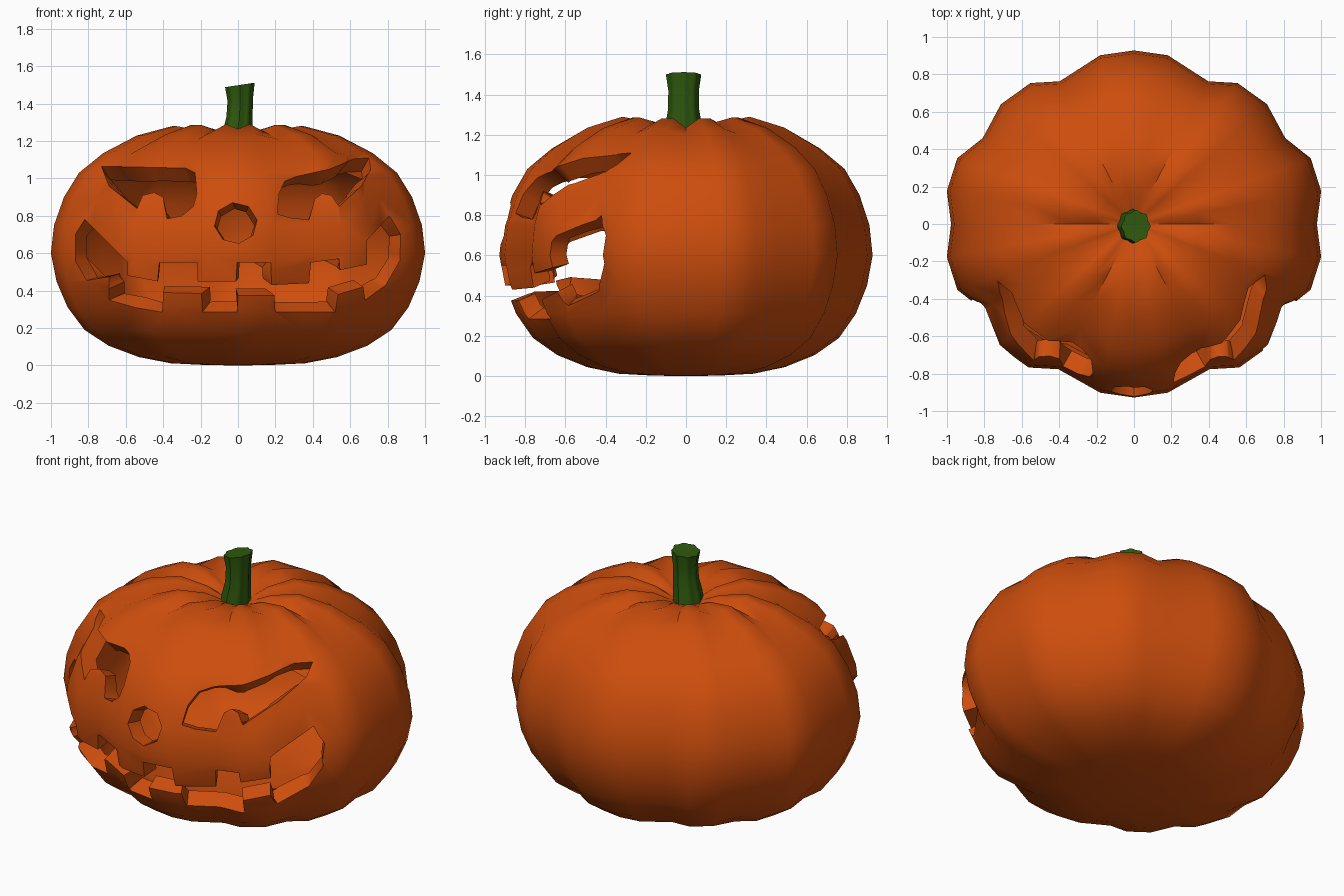
import bpy, bmesh
from math import sin, cos, radians, pi

if "Cube" in bpy.data.objects:
    bpy.data.objects.remove(bpy.data.objects["Cube"])

FLOOR = -0.1237  # depth of the face cutters


def make_object(name, bm, color=None):
    bmesh.ops.recalc_face_normals(bm, faces=bm.faces)
    mesh = bpy.data.meshes.new(name)
    bm.to_mesh(mesh)
    bm.free()
    obj = bpy.data.objects.new(name, mesh)
    bpy.context.collection.objects.link(obj)
    if color:
        mat = bpy.data.materials.new(name + "_color")
        mat.diffuse_color = color
        mat.use_nodes = True
        mat.node_tree.nodes["Principled BSDF"].inputs["Base Color"].default_value = mat.diffuse_color
        mesh.materials.append(mat)
    return obj


def activate(obj):
    bpy.ops.object.select_all(action='DESELECT')
    obj.select_set(True)
    bpy.context.view_layer.objects.active = obj


def skin(bm, rings):
    """Bridge closed rings of points with quads."""
    rows = [[bm.verts.new(p) for p in ring] for ring in rings]
    n = len(rows[0])
    for a, b in zip(rows, rows[1:]):
        for i in range(n):
            j = (i + 1) % n
            bm.faces.new((a[i], a[j], b[j], b[i]))
    return rows


def cap(bm, row, point):
    tip = bm.verts.new(point)
    for i in range(len(row)):
        bm.faces.new((row[i], row[(i + 1) % len(row)], tip))


def prism(name, outline, y0=-1.3, y1=FLOOR):
    """Closed x-z outline extruded along y, used as a hidden cutter."""
    bm = bmesh.new()
    rows = skin(bm, [[(x, y, z) for x, z in outline] for y in (y0, y1)])
    for row in rows:
        bm.faces.new(row)
    obj = make_object(name, bm)
    obj.hide_render = True
    return obj


# Pumpkin outline: one quadrant of (angle, radius, groove depth on top), mirrored
quad = [(0, .978, .06), (10, 1.016, .015), (20.4, 1.008, .015), (29.6, .93, .045),
        (42, .957, .01), (53.7, .935, .01), (62.5, .86, .045), (78.7, .92, .005), (90, .928, .03)]
half = quad + [(180 - a, r, d) for a, r, d in quad[-2::-1]]
outline = half + [(360 - a, r * (1.018 if 40 < a < 70 or 110 < a < 140 else 1), d)
                  for a, r, d in half[-2:0:-1]]

# Side profile (radius fraction, height, share of the groove depth)
profile = [(.18, .003, 0), (.36, .012, 0), (.53, .045, 0), (.69, .105, 0), (.82, .19, 0),
           (.91, .31, 0), (.97, .45, 0), (1, .6, 0), (.983, .75, 0), (.93, .9, 0),
           (.85, 1.03, 0), (.72, 1.14, .3), (.54, 1.24, .7), (.35, 1.295, 1),
           (.19, 1.262, .6), (.08, 1.205, .1)]
rings = [[(f * r * cos(radians(a)), f * r * sin(radians(a)), z - k * d) for a, r, d in outline]
         for f, z, k in profile]
bm = bmesh.new()
rows = skin(bm, rings)
cap(bm, rows[0], (0, 0, 0))
cap(bm, rows[-1], (0, 0, 1.18))
body = make_object("pumpkin_shell", bm, (.61, .075, .004, 1))

# Face openings
left_eye = [(-.73, 1.065), (-.69, .96), (-.54, .84), (-.51, .91), (-.45, .925), (-.40, .90),
            (-.38, .785), (-.30, .80), (-.24, .85), (-.22, .92), (-.23, 1.03), (-.28, 1.055)]
right_eye = [(.21, .81), (.22, .92), (.25, .985), (.31, 1.01), (.49, 1.05), (.62, 1.105),
             (.70, 1.11), (.71, 1.05), (.66, .96), (.54, .85), (.50, .91), (.45, .92),
             (.41, .89), (.38, .78), (.28, .79)]
nose = [(-.012 + .115 * cos(i * pi / 4 + .15), .762 + .11 * sin(i * pi / 4 + .15))
        for i in range(8)]
mouth = [(-.82, .78), (-.59, .55), (-.59, .48), (-.43, .45), (-.42, .55), (-.22, .55),
         (-.215, .45), (-.01, .45), (-.005, .55), (.175, .55), (.18, .43), (.38, .44),
         (.39, .55), (.54, .57), (.545, .51), (.69, .54), (.69, .67), (.81, .80),
         (.87, .70), (.865, .56), (.79, .43), (.68, .35), (.67, .42), (.535, .38),
         (.52, .285), (.2, .285), (.195, .375), (0, .375), (-.005, .285), (-.19, .285),
         (-.195, .385), (-.40, .39), (-.405, .285), (-.55, .31), (-.69, .35),
         (-.69, .475), (-.81, .455), (-.87, .56), (-.87, .70)]

activate(body)
cutters = [prism(n, o) for n, o in (("left_eye_cutter", left_eye), ("right_eye_cutter", right_eye),
                                    ("nose_cutter", nose), ("mouth_cutter", mouth))]
for c in cutters:
    mod = body.modifiers.new("cut", 'BOOLEAN')
    mod.operation = 'DIFFERENCE'
    mod.solver = 'EXACT'
    mod.object = c
    bpy.ops.object.modifier_apply(modifier=mod.name)
for c in cutters:
    bpy.data.objects.remove(c)

# Remove the pocket floors and walls, leaving open holes, then give the skin its thickness
bm = bmesh.new()
bm.from_mesh(body.data)
bmesh.ops.delete(bm, geom=[v for v in bm.verts if abs(v.co.y - FLOOR) < 1e-5], context='VERTS')
bmesh.ops.remove_doubles(bm, verts=bm.verts, dist=.002)
bm.to_mesh(body.data)
bm.free()
mod = body.modifiers.new("rind", 'SOLIDIFY')
mod.thickness = .1
mod.offset = -1
bpy.ops.object.modifier_apply(modifier=mod.name)
bpy.ops.object.shade_smooth_by_angle(angle=radians(45))

# Ribbed stem, leaning and slightly flared at both ends
bm = bmesh.new()
rings = []
for z, cx, rx, ry, tilt in ((1.17, -.01, .085, .095, 0), (1.25, -.003, .08, .09, 0),
                            (1.33, .008, .07, .077, .03), (1.42, .012, .068, .076, .08),
                            (1.50, .01, .079, .088, .15)):
    ring = []
    for i in range(32):
        a = 2 * pi * i / 32
        k = .94 + .06 * cos(8 * a)
        x = k * rx * cos(a)
        ring.append((cx + x, -.012 + k * ry * sin(a), z + tilt * x))
    rings.append(ring)
rows = skin(bm, rings)
cap(bm, rows[0], (-.01, -.012, 1.17))
cap(bm, rows[-1], (.01, -.012, 1.495))
stem = make_object("stem", bm, (.028, .1, .004, 1))
activate(stem)
bpy.ops.object.shade_smooth_by_angle(angle=radians(50))
